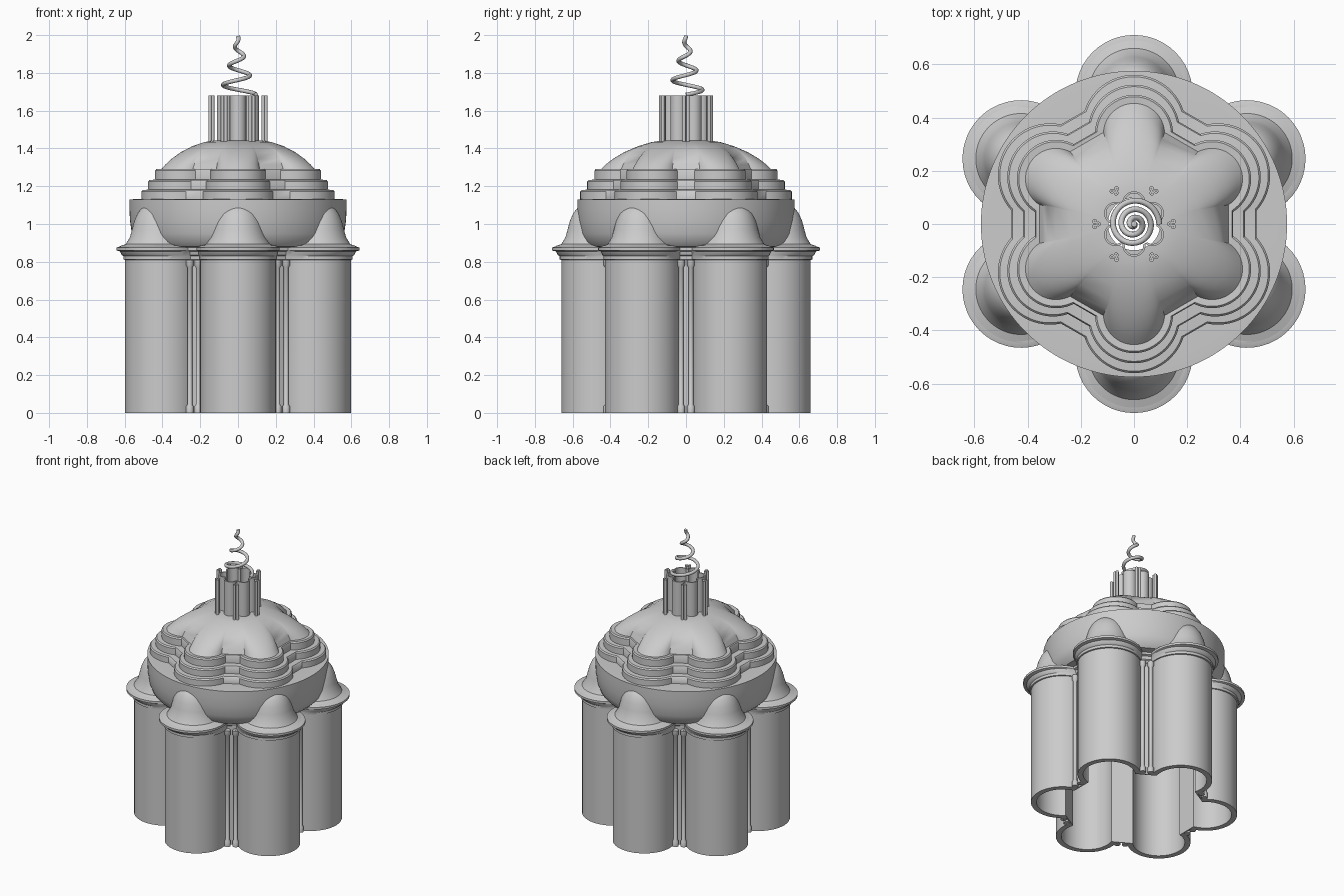
import bpy, bmesh
from math import sin, cos, pi, radians, atan2, hypot

cube = bpy.data.objects.get("Cube")
if cube:
    bpy.data.objects.remove(cube)

stone = bpy.data.materials.new("grey_stone")
stone.use_nodes = True
GREY = (0.6, 0.6, 0.6, 1)
stone.diffuse_color = GREY
stone.node_tree.nodes["Principled BSDF"].inputs["Base Color"].default_value = GREY


def loft(name, rings, close_profile=False, close_ring=True):
    """Skin a list of equal-length rings of points."""
    bm = bmesh.new()
    rows = [[bm.verts.new(p) for p in ring] for ring in rings]
    pairs = list(zip(rows, rows[1:]))
    if close_profile:
        pairs.append((rows[-1], rows[0]))
    n = len(rows[0])
    for low, high in pairs:
        for i in range(n if close_ring else n - 1):
            j = (i + 1) % n
            bm.faces.new((low[i], low[j], high[j], high[i]))
    bmesh.ops.recalc_face_normals(bm, faces=bm.faces)
    mesh = bpy.data.meshes.new(name)
    bm.to_mesh(mesh)
    bm.free()
    ob = bpy.data.objects.new(name, mesh)
    bpy.context.collection.objects.link(ob)
    mesh.materials.append(stone)
    bpy.ops.object.select_all(action='DESELECT')
    ob.select_set(True)
    bpy.context.view_layer.objects.active = ob
    bpy.ops.object.shade_smooth_by_angle(angle=radians(35))
    return ob


def flower(c, r, z, span, steps=28):
    """Six round lobes joined by short straight bridges."""
    pts = []
    for k in range(6):
        mid = radians(30 + 60 * k)
        for i in range(steps + 1):
            t = mid + radians(span) * (2 * i / steps - 1)
            pts.append((c * cos(mid) + r * cos(t), c * sin(mid) + r * sin(t), z))
    return pts


def rounded(pts, scale, blend, radius, z):
    """Scale a ring and blend it towards a circle."""
    out = []
    for x, y, _ in pts:
        a = atan2(y, x)
        d = scale * (hypot(x, y) * (1 - blend) + radius * blend)
        out.append((d * cos(a), d * sin(a), z))
    return out


def arc(x, y, r, z, start=0.0, sweep=2 * pi, n=96):
    return [(x + r * cos(start + sweep * i / n), y + r * sin(start + sweep * i / n), z)
            for i in range(n)]


def turned(name, profile, x=0, y=0, n=16, closed=False):
    return loft(name, [arc(x, y, r, z, n=n) for r, z in profile], closed)


# Lobed lower walls with stepped cornice, hollow and open below
WALL = [(.46, .165, 0), (.46, .2, 0), (.46, .2, .81), (.463, .206, .812),
        (.463, .206, .83), (.47, .208, .835), (.475, .213, .855), (.49, .22, .86),
        (.49, .22, .875), (.48, .2, .885), (.46, .165, .88)]
loft("lobed_walls", [flower(c, r, z, 107) for c, r, z in WALL], True)

# Half domes over each lobe
BELL = [(.2, .883), (.17, .893), (.148, .93), (.137, .97), (.125, 1.015),
        (.108, 1.055), (.085, 1.085), (.045, 1.11), (.002, 1.12)]
for k in range(6):
    a = radians(30 + 60 * k)
    loft(f"lobe_dome_{k + 1}",
         [arc(.49 * cos(a), .49 * sin(a), r, z, a - radians(105), radians(215), 43)
          for r, z in BELL], close_ring=False)

# Drum, nearly upright and turned in at the foot
DRUM = [(.44, .872), (.52, .88), (.545, .905), (.562, .95), (.572, 1.02),
        (.575, 1.08), (.575, 1.13), (.54, 1.132), (.39, 1.132), (.39, 1.11),
        (.55, 1.1), (.53, .95), (.5, .9)]
turned("drum", DRUM, n=128, closed=True)

# Three scalloped steps and the crowning dome, with an open eye
STEPS = [(.364, .196, 72, 1.13, 1.18), (.351, .172, 79, 1.182, 1.233),
         (.338, .147, 87, 1.235, 1.29)]
rings = []
for c, r, span, low, high in STEPS:
    rings += [flower(c, r, low, span), flower(c, r, high - .008, span),
              flower(c, r - .007, high, span)]
base = flower(.338, .115, 1.288, 87)
rings.append(base)
for scale, blend, z in ((.95, .12, 1.315), (.88, .32, 1.345), (.77, .62, 1.38),
                        (.61, .9, 1.412), (.44, 1, 1.434), (.32, 1, 1.441),
                        (.24, 1, 1.442), (.24, 1, 1.42), (.45, 1, 1.405)):
    rings.append(rounded(base, scale, blend, .41, z))
rings += [flower(.338, .09, 1.27, 87), flower(.338, .09, 1.13, 87)]
loft("stepped_dome", rings, True)

# Lobed lantern tube
TUBE = [(.035, 1.43), (.043, 1.43), (.043, 1.68), (.035, 1.68)]
loft("lantern", [flower(.08, r, z, 95, 14) for r, z in TUBE], True)

# Clustered columns in the six recesses, below and around the lantern
LOWER = [(.001, 0), (.02, 0), (.02, .035), (.013, .045), (.013, .77),
         (.02, .78), (.02, .81), (.001, .81)]
UPPER = [(.001, 1.43), (.009, 1.43), (.009, 1.68), (.001, 1.68)]
for k in range(6):
    a = radians(60 * k)

    def at(d, side):
        return d * cos(a) - side * sin(a), d * sin(a) + side * cos(a)

    for tag, side in (("a", -1), ("b", 1)):
        turned(f"recess_column_{k + 1}{tag}", LOWER, *at(.465, .026 * side))
        turned(f"lantern_column_{k + 1}{tag}", UPPER, *at(.148, .01 * side))
    turned(f"lantern_column_{k + 1}c", UPPER, *at(.134, 0))

# Tapering spiral finial
curve = bpy.data.curves.new("spiral_finial", 'CURVE')
curve.dimensions = '3D'
curve.bevel_depth = .011
curve.bevel_resolution = 3
curve.use_fill_caps = True
path = curve.splines.new('POLY')
N = 120
path.points.add(N)
for i, p in enumerate(path.points):
    t = i / N
    a = 6 * pi * t
    p.co = (.095 * (1 - t) * cos(a), .095 * (1 - t) * sin(a), 1.685 + .31 * t, 1)
path.use_smooth = True
curve.materials.append(stone)
bpy.context.collection.objects.link(bpy.data.objects.new("spiral_finial", curve))
